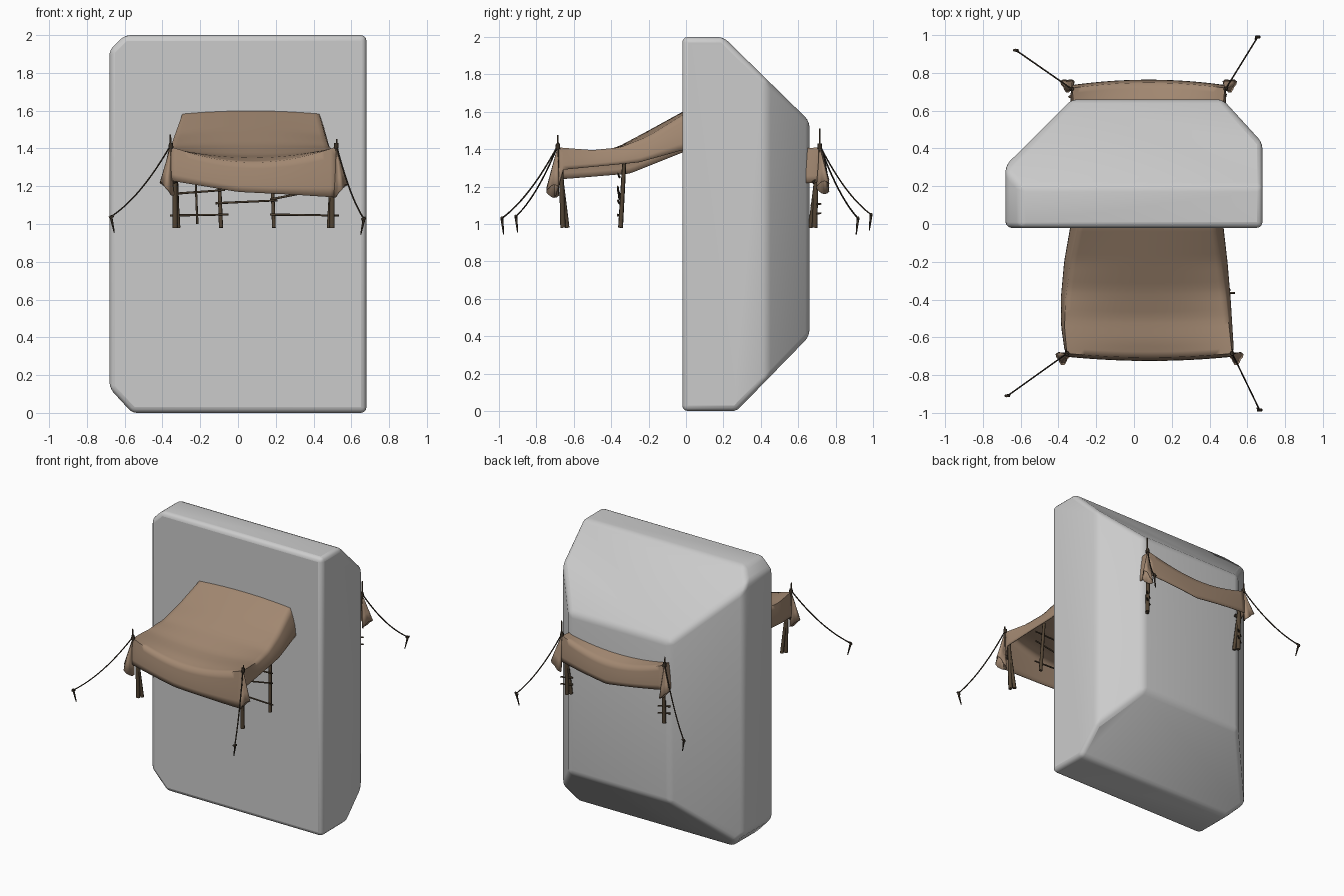
import bpy, bmesh, math
from mathutils import Vector

if "Cube" in bpy.data.objects:
    bpy.data.objects.remove(bpy.data.objects["Cube"])


def material(name, rgb):
    m = bpy.data.materials.new(name)
    m.diffuse_color = (*rgb, 1)
    m.use_nodes = True
    m.node_tree.nodes["Principled BSDF"].inputs["Base Color"].default_value = m.diffuse_color
    return m


ROCK = material("grey stone", (0.60, 0.60, 0.60))
CLOTH = material("tan canvas", (0.36, 0.245, 0.165))
WOOD = material("dark wood", (0.085, 0.058, 0.034))
ROPE = material("dark rope", (0.04, 0.029, 0.019))


def finish(bm, name, mat, angle=60):
    bmesh.ops.recalc_face_normals(bm, faces=bm.faces)
    me = bpy.data.meshes.new(name)
    bm.to_mesh(me)
    bm.free()
    ob = bpy.data.objects.new(name, me)
    bpy.context.collection.objects.link(ob)
    me.materials.append(mat)
    smooth(ob, angle)
    return ob


def smooth(ob, angle):
    bpy.ops.object.select_all(action='DESELECT')
    ob.select_set(True)
    bpy.context.view_layer.objects.active = ob
    bpy.ops.object.shade_smooth_by_angle(angle=math.radians(angle))


def interp(table, x):
    if x <= table[0][0]:
        return table[0][1]
    for (a, fa), (b, fb) in zip(table, table[1:]):
        if x <= b:
            return fa + (fb - fa) * (x - a) / (b - a)
    return table[-1][1]


def tube(name, points, r0, r1, mat, sides=8):
    """Round rod along a list of points, tapering from r0 to r1."""
    bm = bmesh.new()
    pts = [Vector(p) for p in points]
    rings = []
    for i, p in enumerate(pts):
        d = (pts[min(i + 1, len(pts) - 1)] - pts[max(i - 1, 0)]).normalized()
        a = d.orthogonal().normalized() if i == 0 else (a - d * a.dot(d)).normalized()
        b = d.cross(a)
        r = r0 + (r1 - r0) * i / (len(pts) - 1)
        rings.append([bm.verts.new(p + r * (a * math.cos(k * math.tau / sides) + b * math.sin(k * math.tau / sides)))
                      for k in range(sides)])
    for q, w in zip(rings, rings[1:]):
        for k in range(sides):
            j = (k + 1) % sides
            bm.faces.new((q[k], q[j], w[j], w[k]))
    bm.faces.new(rings[0])
    bm.faces.new(rings[-1])
    return finish(bm, name, mat, 50)


# Stone slab: a box cut by slanting planes, then softened
bm = bmesh.new()
bmesh.ops.create_cube(bm, size=1)
for v in bm.verts:
    v.co = (v.co.x * 1.36, v.co.y * 0.68 + 0.32, v.co.z * 2 + 1)
for co, no in [((0, 0.20, 2), (0, 0.45, 0.46)), ((0, 0.27, 0), (0, 0.40, -0.39)),
               ((-0.68, 0.31, 1), (-1, 1, 0)), ((0.68, 0.43, 1), (0.23, 0.21, 0)),
               ((-0.60, 0, 2), (-1, 0, 1)), ((-0.56, 0, 0), (-0.13, 0, -0.12))]:
    cut = bmesh.ops.bisect_plane(bm, geom=bm.verts[:] + bm.edges[:] + bm.faces[:], plane_co=co,
                                 plane_no=Vector(no).normalized(), clear_outer=True)
    bmesh.ops.edgeloop_fill(bm, edges=[e for e in cut['geom_cut'] if isinstance(e, bmesh.types.BMEdge)])
slab = finish(bm, "stone_slab", ROCK, 60)
bev = slab.modifiers.new("soft edges", 'BEVEL')
bev.width, bev.segments, bev.limit_method, bev.angle_limit = 0.03, 3, 'ANGLE', math.radians(20)

# Canopy: sagging sheet with a hanging skirt round its edge
LEFT = [(-0.69, -0.365), (-0.55, -0.385), (-0.4, -0.388), (-0.2, -0.37), (0, -0.335), (0.72, -0.335)]
RIGHT = [(-0.69, 0.53), (-0.4, 0.512), (-0.2, 0.495), (0, 0.472), (0.3, 0.47), (0.72, 0.49)]
MID_Z = [(-0.71, 1.325), (-0.62, 1.35), (-0.5, 1.365), (-0.35, 1.42), (-0.2, 1.50), (0, 1.61),
         (0.1, 1.63), (0.3, 1.50), (0.5, 1.42), (0.65, 1.365), (0.75, 1.325)]
EDGE_Z = [(-0.69, 1.41), (-0.5, 1.395), (-0.35, 1.41), (-0.2, 1.47), (0, 1.595), (0.1, 1.61),
          (0.3, 1.48), (0.55, 1.40), (0.72, 1.41)]
HEM_LEFT = [(-0.66, 1.24), (-0.3, 1.27), (0, 1.39), (0.15, 1.40), (0.6, 1.22)]
HEM_RIGHT = [(-0.66, 1.29), (-0.25, 1.33), (0, 1.40), (0.15, 1.40), (0.6, 1.22)]
HEM_FRONT = [(-0.36, 1.23), (0, 1.17), (0.3, 1.155), (0.53, 1.14)]
HEM_BACK = [(-0.33, 1.24), (0.1, 1.18), (0.48, 1.23)]
NU, NV, ROWS = 28, 48, 5

bm = bmesh.new()
grid = []
for j in range(NV + 1):
    row = []
    for i in range(NU + 1):
        u, t = 2 * i / NU - 1, j / NV
        belly = 1 - u * u
        y = (-0.685 - 0.022 * belly) * (1 - t) + (0.72 + 0.028 * belly) * t
        inset = interp([(-0.69, 0.01), (-0.4, 0.025), (0, 0.045), (0.3, 0.03), (0.7, 0.01)], y)
        lo, hi = interp(LEFT, y) + inset, interp(RIGHT, y) - inset
        z = interp(EDGE_Z, y) + (interp(MID_Z, y) - interp(EDGE_Z, y)) * belly
        row.append(bm.verts.new((lo + (hi - lo) * i / NU, y, z)))
    grid.append(row)
for j in range(NV):
    for i in range(NU):
        bm.faces.new((grid[j][i], grid[j][i + 1], grid[j + 1][i + 1], grid[j + 1][i]))

rim = [(0, i) for i in range(NU)] + [(j, NU) for j in range(NV)]
rim += [(NV, i) for i in range(NU, 0, -1)] + [(j, 0) for j in range(NV, 0, -1)]
rings = [[grid[j][i] for j, i in rim]]
for k in range(1, ROWS + 1):
    f, ring = k / ROWS, []
    for j, i in rim:
        p = grid[j][i].co
        if j in (0, NV):
            hem = interp(HEM_FRONT if j == 0 else HEM_BACK, p.x)
            out = Vector((0, -0.018 if j == 0 else 0.016, 0))
        else:
            hem = interp(HEM_LEFT if i == 0 else HEM_RIGHT, p.y)
            lim = interp(LEFT if i == 0 else RIGHT, p.y)
            out = Vector((lim - p.x, 0, 0))
        q = p + out * math.sin(f * math.pi / 2)
        q.z += (hem - p.z) * f
        ring.append(bm.verts.new(q))
    rings.append(ring)
for a, b in zip(rings, rings[1:]):
    for k in range(len(rim)):
        m = (k + 1) % len(rim)
        bm.faces.new((a[k], b[k], b[m], a[m]))
canopy = finish(bm, "canopy", CLOTH, 80)
canopy.modifiers.new("cloth thickness", 'SOLIDIFY').thickness = 0.005

# Gathered cloth, props and guy rope at each corner: x, y, outward signs, flap bottom, peg, spike height
CORNERS = {"front_left": (-0.355, -0.685, -1, -1, 1.15, (-0.67, -0.91, 1.04), 1.475),
           "front_right": (0.52, -0.685, 1, -1, 1.14, (0.665, -0.985, 1.03), 1.45),
           "back_left": (-0.33, 0.715, -1, 1, 1.18, (-0.625, 0.92, 1.03), 1.47),
           "back_right": (0.485, 0.715, 1, 1, 1.16, (0.655, 0.99, 1.05), 1.51)}
for name, (x, y, sx, sy, low, peg, spike) in CORNERS.items():
    # hanging flap: a crumpled open cone
    bm = bmesh.new()
    n, levels = 14, []
    for f in (0.03, 0.35, 0.7, 1):
        ring = []
        for k in range(n):
            a = k * math.tau / n
            r = 0.034 * f * (1 + 0.25 * math.sin(3 * a))
            tip = 0.035 * f * math.cos(a) * sx
            ring.append(bm.verts.new((x + sx * 0.022 * f + r * math.cos(a), y + sy * 0.022 * f + r * math.sin(a),
                                      1.42 + (low + 0.035 - 1.42) * f + tip)))
        levels.append(ring)
    for a, b in zip(levels, levels[1:]):
        for k in range(n):
            bm.faces.new((a[k], a[(k + 1) % n], b[(k + 1) % n], b[k]))
    finish(bm, name + "_flap", CLOTH, 80).modifiers.new("cloth thickness", 'SOLIDIFY').thickness = 0.004

    # pair of leaning props, with a thin spike through the cloth
    ix, iy = x - sx * 0.02, y - sy * 0.015
    tube(name + "_prop", [(ix, iy, 1.38), (ix - sx * 0.002, iy - sy * 0.012, 0.98)], 0.011, 0.014, WOOD)
    tube(name + "_brace", [(ix, iy + sy * 0.005, 1.32), (ix - sx * 0.018, iy - sy * 0.035, 0.98)], 0.010, 0.012, WOOD)
    tube(name + "_lashing", [(ix - 0.022, iy - 0.01, 1.22), (ix + 0.022, iy - 0.02, 1.235)], 0.012, 0.012, ROPE)
    tube(name + "_spike", [(x, y, 1.30), (x + sx * 0.003, y, spike)], 0.007, 0.004, WOOD)
    tube(name + "_knot", [(x, y, 1.40), (x, y, 1.43)], 0.013, 0.011, ROPE)

    # sagging guy rope and its peg
    start, end = Vector((x, y, 1.42)), Vector(peg)
    line = [start.lerp(end, t / 12) - Vector((0, 0, 0.17 * (t / 12) * (1 - t / 12))) for t in range(13)]
    tube(name + "_rope", line, 0.0042, 0.0042, ROPE, 6)
    px, py, pz = peg
    tube(name + "_peg", [(px - sx * 0.015, py - sy * 0.01, pz - 0.085), (px + sx * 0.004, py, pz + 0.005)],
         0.003, 0.008, ROPE)
    tube(name + "_peg_head", [(px - 0.012, py, pz - 0.008), (px + 0.012, py, pz + 0.004)], 0.007, 0.007, ROPE)

# Rough fence under the front half: uprights (x, bottom, top, radius) and rails (x0, z0, x1, z1)
for k, (x, z0, z1, r) in enumerate([(-0.32, 0.98, 1.33, 0.013), (-0.215, 1.00, 1.30, 0.006),
                                    (-0.09, 0.98, 1.30, 0.011), (0.19, 0.98, 1.32, 0.010),
                                    (0.50, 0.98, 1.33, 0.012)]):
    tube(f"fence_post_{k}", [(x, -0.35, z0), (x - 0.012, -0.33, z1)], r, r * 0.85, WOOD)
for k, (x0, z0, x1, z1) in enumerate([(-0.36, 1.045, -0.05, 1.05), (-0.34, 1.16, -0.07, 1.18),
                                      (-0.12, 1.11, 0.21, 1.125), (0.17, 1.05, 0.535, 1.045),
                                      (0.17, 1.13, 0.53, 1.20), (0.17, 1.25, 0.53, 1.27)]):
    tube(f"fence_rail_{k}", [(x0, -0.355, z0), (x1, -0.365, z1)], 0.006, 0.005, WOOD)

# Short pegs sticking out of the back props
for x in (-0.31, 0.465):
    for z in (1.05, 1.10):
        tube("back_crossbar", [(x - 0.035, 0.67, z), (x + 0.03, 0.72, z + 0.008)], 0.006, 0.005, WOOD)
